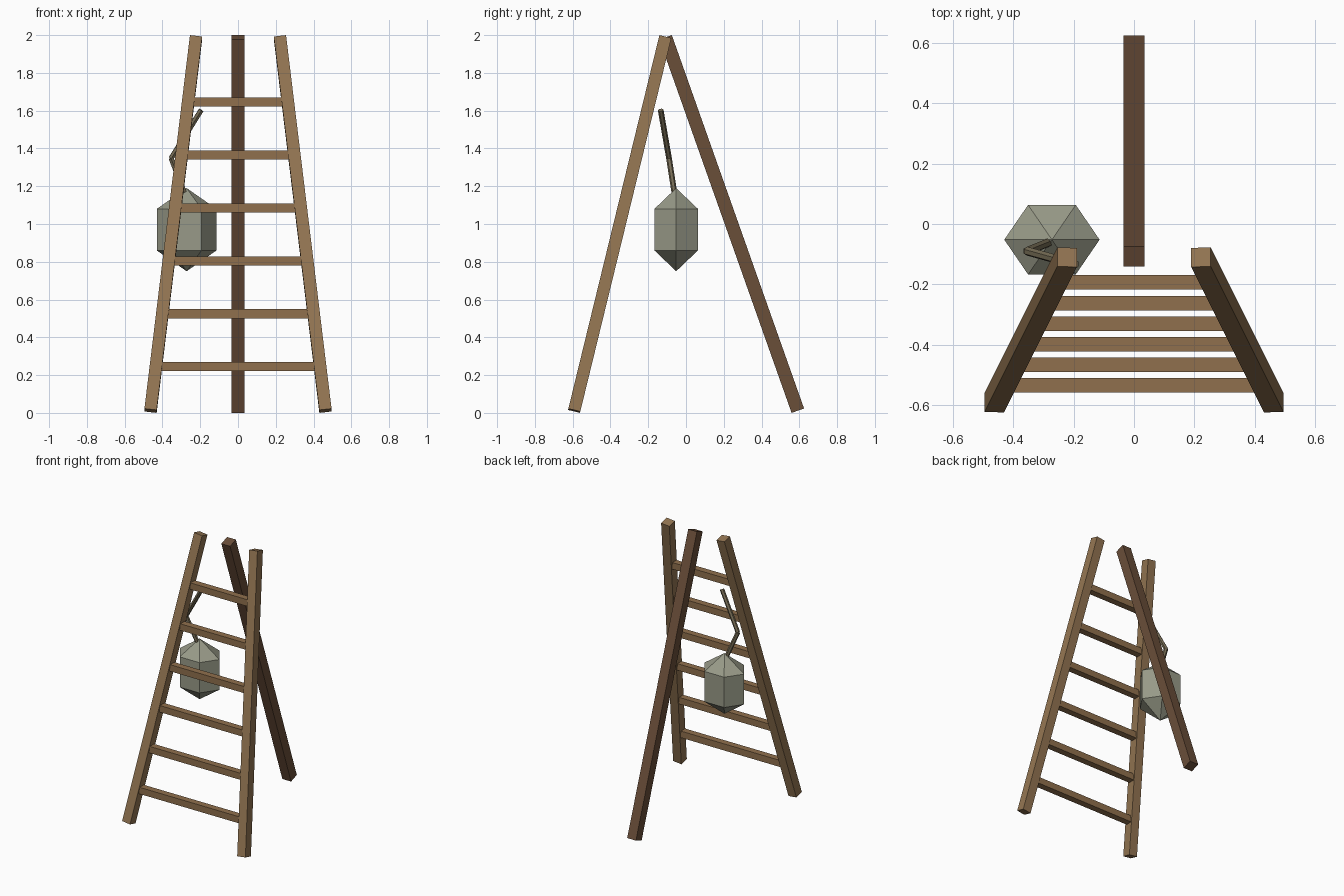
import bpy, bmesh, math
from mathutils import Vector, Matrix

if "Cube" in bpy.data.objects:
    bpy.data.objects.remove(bpy.data.objects["Cube"])


def material(name, srgb):
    m = bpy.data.materials.new(name)
    m.diffuse_color = [((c / 255 + 0.055) / 1.055) ** 2.4 for c in srgb] + [1]
    m.use_nodes = True
    m.node_tree.nodes["Principled BSDF"].inputs["Base Color"].default_value = m.diffuse_color
    return m


RAIL = material("light wood", (147, 117, 82))
RUNG = material("rung wood", (144, 112, 77))
LEG = material("dark wood", (106, 78, 57))
METAL = material("grey green metal", (152, 154, 136))
CORD = material("dull handle", (118, 108, 85))


def finish(name, bm, mat):
    bmesh.ops.recalc_face_normals(bm, faces=bm.faces)
    mesh = bpy.data.meshes.new(name)
    bm.to_mesh(mesh)
    bm.free()
    mesh.materials.append(mat)
    obj = bpy.data.objects.new(name, mesh)
    bpy.context.collection.objects.link(obj)
    return obj


def add_bar(bm, a, b, width, depth, sides=4):
    """Straight bar from a to b, square-cut ends."""
    a, b = Vector(a), Vector(b)
    d = (b - a).normalized()
    ref = Vector((0, 0, 1)) if abs(d.x) > 0.9 else Vector((1, 0, 0))
    u = (ref - d * ref.dot(d)).normalized()
    v = d.cross(u)
    k = 1 / math.cos(math.pi / sides) if sides == 4 else 1
    rings = []
    for p in (a, b):
        ring = []
        for i in range(sides):
            t = 2 * math.pi * (i + 0.5) / sides
            ring.append(bm.verts.new(p + u * math.cos(t) * k * width / 2 + v * math.sin(t) * k * depth / 2))
        rings.append(ring)
    for i in range(sides):
        j = (i + 1) % sides
        bm.faces.new((rings[0][i], rings[0][j], rings[1][j], rings[1][i]))
    bm.faces.new(rings[0])
    bm.faces.new(rings[1])


def bar(name, a, b, width, depth, mat):
    bm = bmesh.new()
    add_bar(bm, a, b, width, depth)
    finish(name, bm, mat)


# Side rails, leaning inwards and backwards
bottom, top = Vector((0.463, -0.592, 0.0115)), Vector((0.222, -0.11, 1.9885))
for side, s in (("left", -1), ("right", 1)):
    bar(side + "_rail", (s * bottom.x, bottom.y, bottom.z), (s * top.x, top.y, top.z), 0.065, 0.065, RAIL)

# Rungs, spanning between the rail centres
for i in range(6):
    z = 0.245 + 0.28 * i
    p = bottom.lerp(top, (z - bottom.z) / (top.z - bottom.z))
    bar(f"rung_{i + 1}", (-p.x, p.y, z), (p.x, p.y, z), 0.048, 0.048, RUNG)

# Rear prop leg
bar("back_leg", (0, 0.592, 0.0117), (0, -0.108, 1.9883), 0.07, 0.07, LEG)

# Hanging hexagonal lantern body with pointed ends
bm = bmesh.new()
rings = [[bm.verts.new((-0.272 + 0.158 * math.cos(i * math.pi / 3),
                        -0.052 + 0.133 * math.sin(i * math.pi / 3), z)) for i in range(6)]
         for z in (0.86, 1.08)]
low = bm.verts.new((-0.272, -0.052, 0.75))
high = bm.verts.new((-0.272, -0.052, 1.19))
for i in range(6):
    j = (i + 1) % 6
    bm.faces.new((rings[0][i], rings[0][j], rings[1][j], rings[1][i]))
    bm.faces.new((rings[0][j], rings[0][i], low))
    bm.faces.new((rings[1][i], rings[1][j], high))
finish("lantern", bm, METAL)

# Bent handle above the lantern
bm = bmesh.new()
path = [(-0.27, -0.056, 1.13), (-0.354, -0.09, 1.348), (-0.195, -0.134, 1.603)]
for a, b in zip(path, path[1:]):
    add_bar(bm, a, b, 0.03, 0.03, sides=6)
finish("lantern_handle", bm, CORD)
